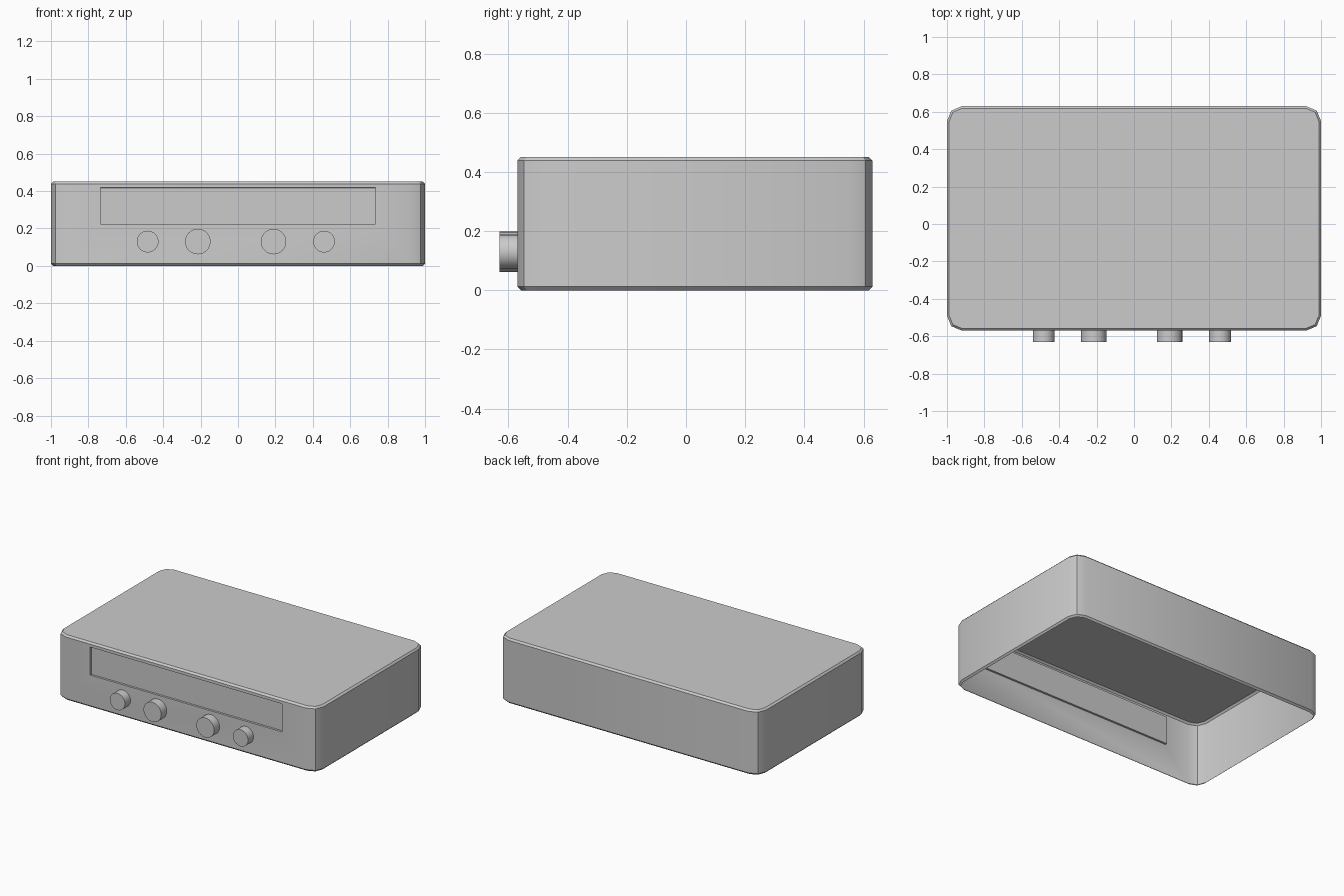
import bpy, bmesh
from math import cos, sin, pi

if "Cube" in bpy.data.objects:
    bpy.data.objects.remove(bpy.data.objects["Cube"])

FRONT, BACK, HALF_W, HEIGHT = -0.57, 0.63, 1.0, 0.45


def finish(bm, name):
    mesh = bpy.data.meshes.new(name)
    bmesh.ops.recalc_face_normals(bm, faces=bm.faces)
    bm.to_mesh(mesh)
    bm.free()
    ob = bpy.data.objects.new(name, mesh)
    bpy.context.collection.objects.link(ob)
    bpy.ops.object.select_all(action='DESELECT')
    ob.select_set(True)
    bpy.context.view_layer.objects.active = ob
    bpy.ops.object.shade_smooth_by_angle(angle=pi / 6)
    return ob


def outline(inset, r=0.08, segments=2):
    """Rounded rectangle, counter-clockwise from the right side."""
    pts = []
    corners = [(1, BACK - r), (-1, BACK - r), (-1, FRONT + r), (1, FRONT + r)]
    for i, (side, cy) in enumerate(corners):
        for s in range(segments + 1):
            a = (i + s / segments) * pi / 2
            pts.append((side * (HALF_W - r) + (r - inset) * cos(a),
                        cy + (r - inset) * sin(a)))
    return pts


# Casing: thin shell, open underneath, with chamfered rims
bm = bmesh.new()
rings = [[bm.verts.new((x, y, z)) for x, y in outline(inset)]
         for inset, z in [(0.012, 0), (0, 0.012), (0, HEIGHT - 0.012), (0.012, HEIGHT)]]
for low, high in zip(rings, rings[1:]):
    for i in range(len(low)):
        j = (i + 1) % len(low)
        bm.faces.new((low[i], low[j], high[j], high[i]))
bm.faces.new(rings[-1])
bm.normal_update()

# Display window: shallow recess in the front wall
front = max((f for f in bm.faces if f.normal.y < -0.99), key=lambda f: f.calc_area())
bmesh.ops.inset_individual(bm, faces=[front], thickness=0.05)
mid_z = front.calc_center_median().z
for v in front.verts:
    v.co.x = 0.735 if v.co.x > 0 else -0.735
    v.co.z = 0.418 if v.co.z > mid_z else 0.224
bm.normal_update()
bmesh.ops.inset_individual(bm, faces=[front], thickness=0.0005)
for v in front.verts:
    v.co.y = FRONT + 0.014
finish(bm, "casing")


# Control knobs
def knob(name, x, radius, sides=32):
    bm = bmesh.new()
    rings = [[bm.verts.new((x + radius * cos(2 * pi * i / sides), y,
                            0.13 + radius * sin(2 * pi * i / sides)))
              for i in range(sides)] for y in (FRONT, -0.63)]
    for i in range(sides):
        j = (i + 1) % sides
        bm.faces.new((rings[0][i], rings[0][j], rings[1][j], rings[1][i]))
    bm.faces.new(rings[1])
    finish(bm, name)


for name, x, radius in [("outer_left_knob", -0.483, 0.058), ("inner_left_knob", -0.215, 0.068),
                        ("inner_right_knob", 0.19, 0.068), ("outer_right_knob", 0.46, 0.058)]:
    knob(name, x, radius)
